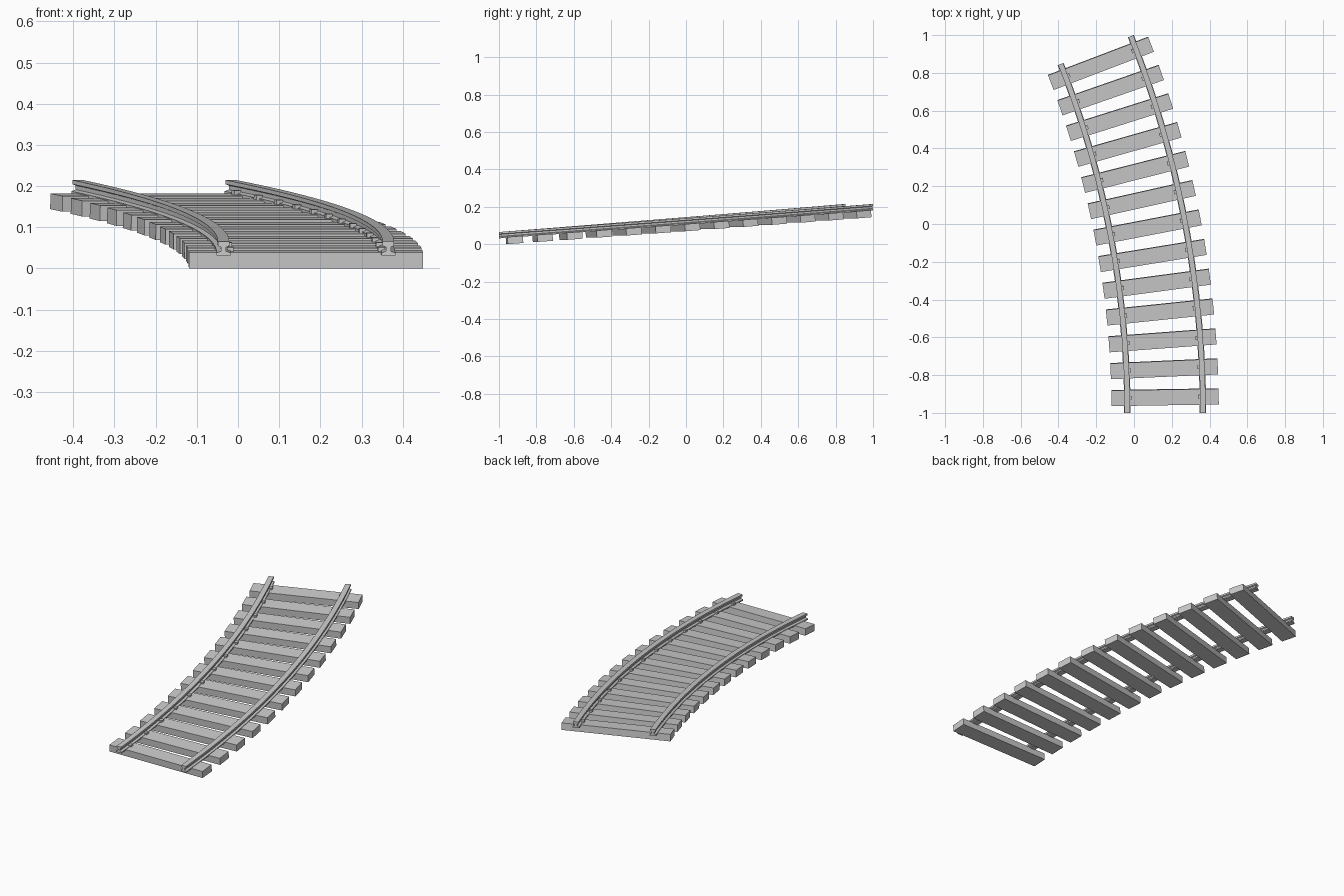
import bpy, bmesh
from math import sin, cos, atan
from mathutils import Matrix, Vector

if "Cube" in bpy.data.objects:
    bpy.data.objects.remove(bpy.data.objects["Cube"])

R = 5.2                  # centre-line radius
CX = 0.165 - R           # centre of curvature in x
LENGTH = 1.967           # arc length of the piece
SLOPE = 0.076            # rise per unit of track
GAUGE = 0.2              # rail offset from the centre line
TIES = 13


def frame(s, offset=0.0):
    """Point and axes (across, along, up) of the climbing curve at arc length s."""
    a = s / R
    pos = Vector((CX + (R + offset) * cos(a), -1 + (R + offset) * sin(a), SLOPE * s))
    return pos, a


def finish(bm, name):
    bmesh.ops.recalc_face_normals(bm, faces=bm.faces)
    mesh = bpy.data.meshes.new(name)
    bm.to_mesh(mesh)
    bm.free()
    obj = bpy.data.objects.new(name, mesh)
    bpy.context.collection.objects.link(obj)
    return obj


def block(name, s, offset, size, z):
    """Box that follows the heading and pitch of the track."""
    pos, a = frame(s, offset)
    m = (Matrix.Translation(pos + Vector((0, 0, z))) @ Matrix.Rotation(a, 4, 'Z')
         @ Matrix.Rotation(atan(SLOPE), 4, 'X') @ Matrix.Diagonal((*size, 1)))
    bm = bmesh.new()
    bmesh.ops.create_cube(bm, size=1, matrix=m)
    return finish(bm, name)


# Rail cross-section: foot, web and head
half = [(0.017, 0.031), (0.017, 0.038), (0.006, 0.042),
        (0.006, 0.052), (0.014, 0.055), (0.014, 0.065)]
profile = half + [(-x, z) for x, z in reversed(half)]


def rail(name, offset, segments=26):
    bm = bmesh.new()
    rings = []
    for i in range(segments + 1):
        s = LENGTH * i / segments
        ring = []
        for x, z in profile:
            pos, _ = frame(s, offset + x)
            ring.append(bm.verts.new(pos + Vector((0, 0, z))))
        rings.append(ring)
    n = len(profile)
    for r0, r1 in zip(rings, rings[1:]):
        for k in range(n):
            bm.faces.new((r0[k], r0[(k + 1) % n], r1[(k + 1) % n], r1[k]))
    bm.faces.new(rings[0])
    bm.faces.new(rings[-1])
    return finish(bm, name)


rail("left_rail", -GAUGE)
rail("right_rail", GAUGE)

# Wooden ties, each with a rail clip on the inner side of both rails
for i in range(TIES):
    s = 0.083 + (1.892 - 0.083) * i / (TIES - 1)
    block(f"tie_{i + 1}", s, 0, (0.568, 0.083, 0.038), 0.0162)
    for side, label in ((-1, "left"), (1, "right")):
        block(f"{label}_clip_{i + 1}", s, side * (GAUGE - 0.017),
              (0.016, 0.02, 0.016), 0.038)
